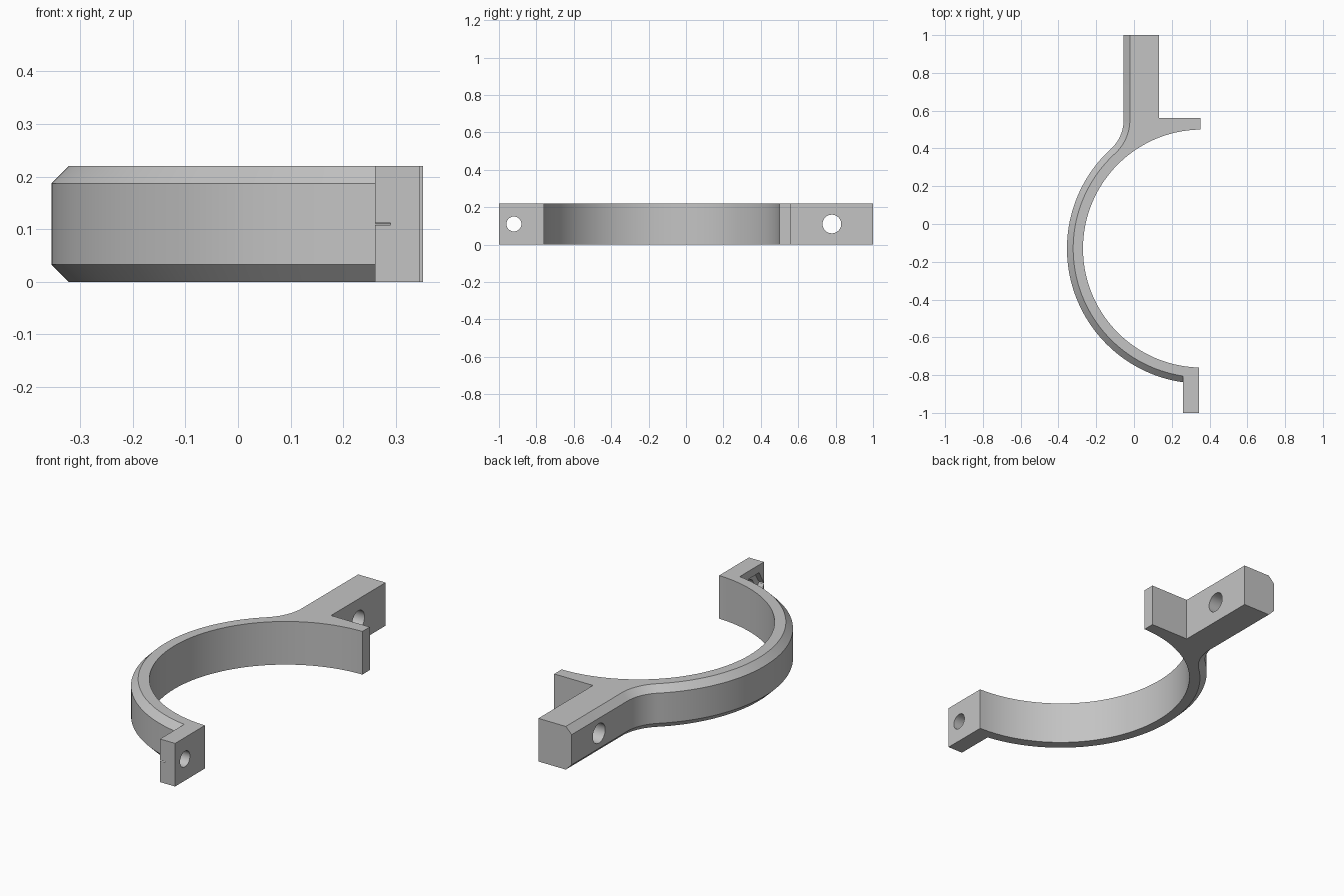
import bpy
import bmesh
from math import acos, atan2, cos, sin, pi, sqrt, radians
from mathutils import Matrix

if "Cube" in bpy.data.objects:
    bpy.data.objects.remove(bpy.data.objects["Cube"], do_unlink=True)

HEIGHT, CHAMFER = 0.22, 0.033
CX, CY = 0.36, -0.13             # centre of the clamp ring
R_IN, R_OUT = 0.63, 0.715
ARM_L, ARM_R, FILLET_Y = -0.055, 0.133, 0.55
LUG_L, LUG_R, TAB_R, TAB_Y = 0.26, 0.345, 0.352, 0.56

# Fillet tangent to the arm's outer face and to the ring
DX, DY = CX - ARM_L, FILLET_Y - CY
FILLET = (DX**2 + DY**2 - R_OUT**2) / (2 * (R_OUT - DX))
FX = ARM_L - FILLET
FILLET_END = atan2(CY - FILLET_Y, CX - FX)

grey = bpy.data.materials.new("plain grey")
grey.use_nodes = True
colour = (0.55, 0.55, 0.55, 1)
grey.diffuse_color = colour
grey.node_tree.nodes["Principled BSDF"].inputs["Base Color"].default_value = colour


def arc(cx, cy, r, start, end, steps):
    angles = [start + (end - start) * i / steps for i in range(steps + 1)]
    return [(cx + r * cos(a), cy + r * sin(a)) for a in angles]


def outline(inset):
    """Bracket contour, with the outer side moved inwards by inset."""
    r = R_OUT - inset
    pts = [(ARM_L + inset, 1)]
    pts += arc(FX, FILLET_Y, FILLET + inset, 0, FILLET_END, 16)
    pts += arc(CX, CY, r, FILLET_END + pi, 2 * pi - acos((LUG_L - CX) / r), 64)[1:]
    pts += [(LUG_L, -1), (LUG_R, -1)]
    pts += arc(CX, CY, R_IN, 2 * pi - acos((LUG_R - CX) / R_IN),
               acos((TAB_R - CX) / R_IN), 80)
    pts += [(TAB_R, TAB_Y), (ARM_R, TAB_Y), (ARM_R, 1)]
    return pts


def finish(bm, name):
    bmesh.ops.recalc_face_normals(bm, faces=bm.faces)
    mesh = bpy.data.meshes.new(name)
    bm.to_mesh(mesh)
    bm.free()
    mesh.materials.append(grey)
    obj = bpy.data.objects.new(name, mesh)
    bpy.context.collection.objects.link(obj)
    return obj


# Ring, arm, tab and lug as one stacked contour with chamfered outer edges
bm = bmesh.new()
levels = [(0, CHAMFER), (CHAMFER, 0), (HEIGHT - CHAMFER, 0), (HEIGHT, CHAMFER)]
rings = [[bm.verts.new((x, y, z)) for x, y in outline(d)] for z, d in levels]
for low, high in zip(rings, rings[1:]):
    for i in range(len(low)):
        j = (i + 1) % len(low)
        bm.faces.new((low[i], low[j], high[j], high[i]))
bm.faces.new(rings[0][::-1])
bm.faces.new(rings[-1])
bracket = finish(bm, "clamp_bracket")


def cut(name, x0, x1, y, radius, sides, turn=0):
    """Bore a hole along x through the bracket."""
    cutter_bm = bmesh.new()
    place = (Matrix.Translation(((x0 + x1) / 2, y, HEIGHT / 2))
             @ Matrix.Rotation(turn, 4, "X") @ Matrix.Rotation(pi / 2, 4, "Y"))
    bmesh.ops.create_cone(cutter_bm, cap_ends=True, segments=sides, radius1=radius,
                          radius2=radius, depth=x1 - x0, matrix=place)
    cutter = finish(cutter_bm, name)
    cutter.hide_render = True
    cutter.hide_set(True)
    mod = bracket.modifiers.new(name, "BOOLEAN")
    mod.operation, mod.solver, mod.object = "DIFFERENCE", "EXACT", cutter
    return cutter


# Screw holes, and a hexagonal nut pocket with upright flats behind the lug
cutters = [
    cut("arm_hole_cutter", -0.2, 0.2, 0.78, 0.05, 32),
    cut("lug_hole_cutter", 0.2, 0.4, -0.92, 0.04, 32),
    cut("nut_pocket_cutter", 0.2, LUG_L + 0.03, -0.92, 0.14 / sqrt(3), 6),
]

# Apply the cuts and shade the curved walls smooth
bpy.ops.object.select_all(action="DESELECT")
bracket.select_set(True)
bpy.context.view_layer.objects.active = bracket
for mod in list(bracket.modifiers):
    bpy.ops.object.modifier_apply(modifier=mod.name)
for cutter in cutters:
    bpy.data.objects.remove(cutter, do_unlink=True)
bpy.ops.object.shade_smooth_by_angle(angle=radians(25))
